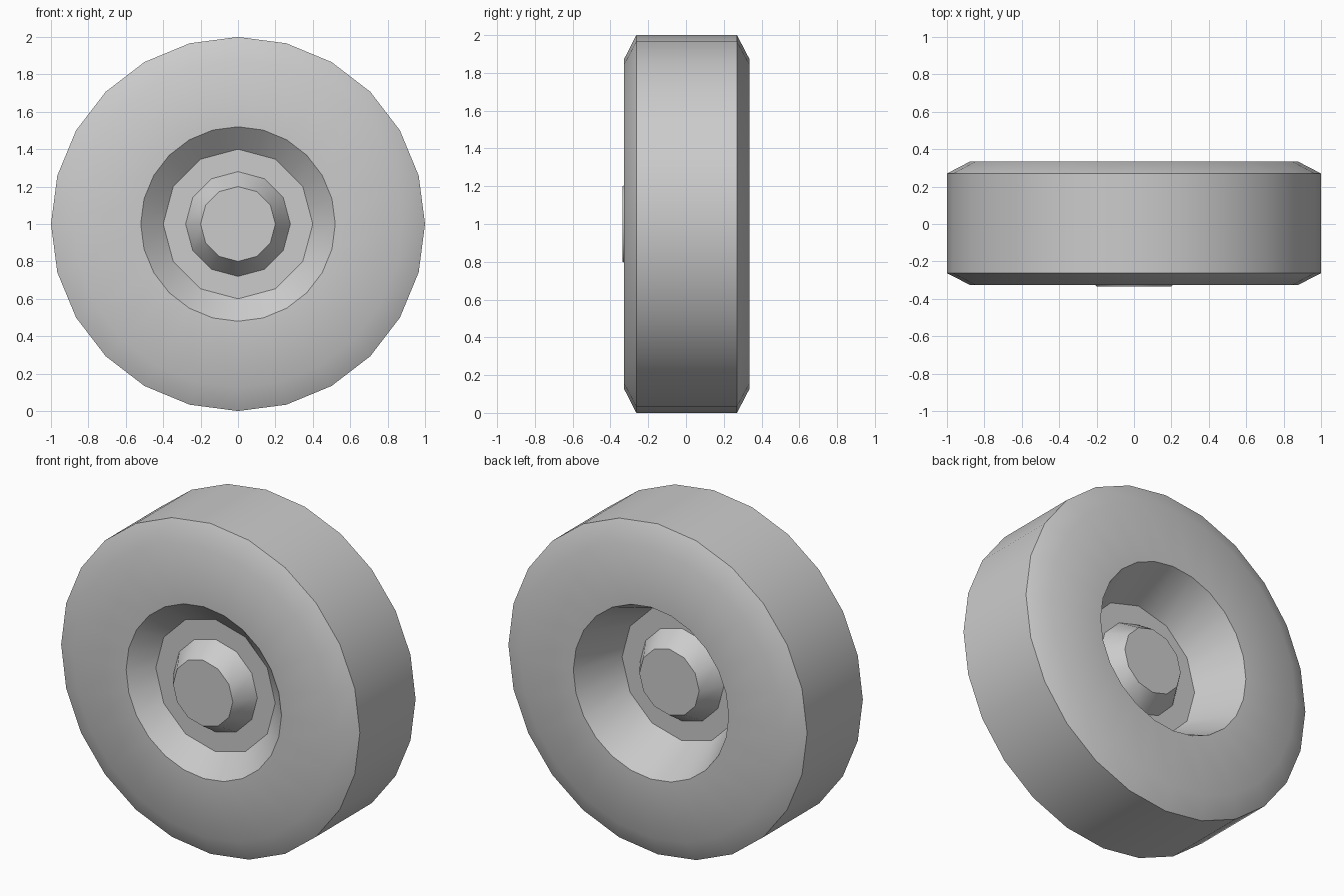
import bpy, bmesh
from math import sin, cos, pi, radians

if "Cube" in bpy.data.objects:
    bpy.data.objects.remove(bpy.data.objects["Cube"])


def lathe(name, profile, sides, cap=None):
    """Spin (radius, y, coarse) points round the y axis at z = 1.
    coarse rings become 12-gons by pulling odd points onto the chord."""
    bm = bmesh.new()
    rings = []
    for r, y, coarse in profile:
        ring = []
        for j in range(sides):
            a = 2 * pi * j / sides
            rr = r * cos(2 * pi / sides) if coarse and j % 2 else r
            ring.append(bm.verts.new((rr * cos(a), y, 1 + rr * sin(a))))
        rings.append(ring)
    for p, q in zip(rings, rings[1:]):
        for j in range(sides):
            k = (j + 1) % sides
            bm.faces.new((p[j], q[j], q[k], p[k]))
    if cap == "front":
        bm.faces.new(rings[0])
    elif cap == "back":
        bm.faces.new(rings[-1][::-1])
    mesh = bpy.data.meshes.new(name)
    bm.to_mesh(mesh)
    bm.free()
    ob = bpy.data.objects.new(name, mesh)
    bpy.context.collection.objects.link(ob)
    bpy.ops.object.select_all(action="DESELECT")
    ob.select_set(True)
    bpy.context.view_layer.objects.active = ob
    bpy.ops.object.shade_smooth_by_angle(angle=radians(35))
    return ob


F, B = -0.327, 0.335        # tyre side faces
DF, DB = -0.215, 0.04       # wheel disc faces

# tyre: sidewalls, shoulders and tread
lathe("tyre", [(0.52, F, 0), (0.875, F, 0), (1, -0.263, 0),
               (1, 0.27, 0), (0.875, B, 0), (0.52, B, 0)], 24)

# sloping rims, round at the tyre and 12-sided at the disc
lathe("front_rim", [(0.28, DF, 1), (0.4, DF, 1), (0.52, F, 0)], 24)
lathe("back_rim", [(0.52, B, 0), (0.4, DB, 1), (0.28, DB, 1)], 24)

# tapered hub caps
lathe("front_hub", [(0.2, -0.335, 0), (0.28, DF, 0)], 12, "front")
lathe("back_hub", [(0.28, DB, 0), (0.2, 0.16, 0)], 12, "back")
